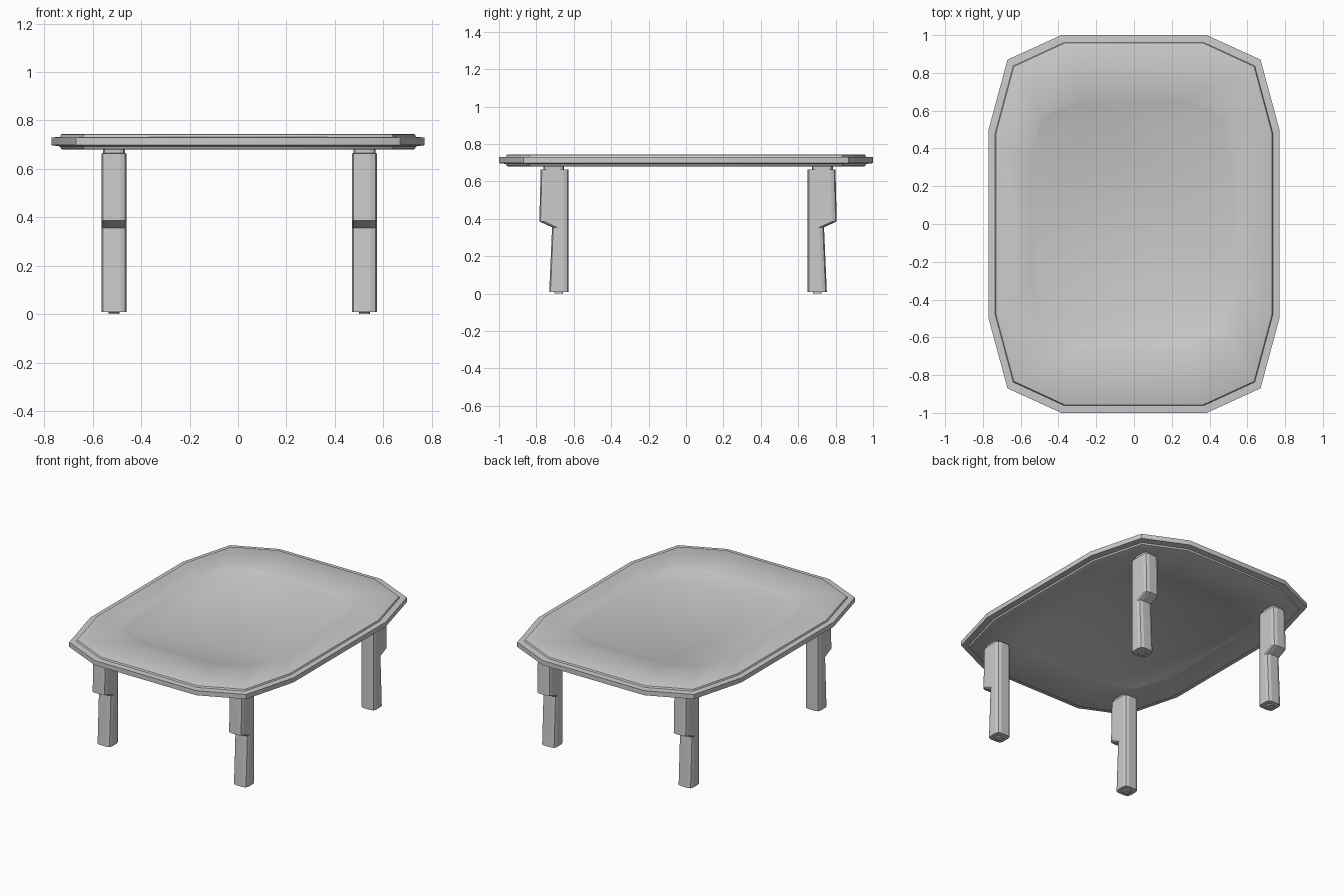
import bpy
import bmesh
import math

if "Cube" in bpy.data.objects:
    bpy.data.objects.remove(bpy.data.objects["Cube"])

# Twelve-sided rounded-square outline shared by the top and the legs
Q = [(1, .5), (.87, .87), (.5, 1)]
UNIT = (Q + [(-x, y) for x, y in reversed(Q)]
        + [(-x, -y) for x, y in Q] + [(x, -y) for x, y in reversed(Q)])


def loft(name, rings):
    """Skin a stack of rings from bottom to top and cap both ends."""
    bm = bmesh.new()
    loops = [[bm.verts.new(p) for p in ring] for ring in rings]
    n = len(UNIT)
    for a, b in zip(loops, loops[1:]):
        for i in range(n):
            j = (i + 1) % n
            bm.faces.new((a[i], a[j], b[j], b[i]))
    bm.faces.new(loops[0][::-1])
    bm.faces.new(loops[-1])
    bmesh.ops.recalc_face_normals(bm, faces=bm.faces)
    mesh = bpy.data.meshes.new(name)
    bm.to_mesh(mesh)
    bm.free()
    ob = bpy.data.objects.new(name, mesh)
    bpy.context.collection.objects.link(ob)
    return ob


def top_ring(rx, ry, z):
    return [(rx * u, ry * v, z) for u, v in UNIT]


# Table top: protruding rim, stepped edge, faint inner panel above and below
half = [(.735, .962, .732), (.731, .958, .742), (.724, .95, .745),
        (.557, .657, .745), (.553, .653, .743)]
mid = .7125
profile = [(x, y, 2 * mid - z) for x, y, z in reversed(half)]
profile += [(.77, 1, .698), (.77, 1, .73)] + half
top = loft("table_top", [top_ring(*p) for p in profile])
bpy.context.view_layer.objects.active = top
top.select_set(True)
bpy.ops.object.shade_smooth_by_angle(angle=math.radians(40))
top.select_set(False)

# Leg levels: radius, inner y, outer y, height (front leg, outer side at -y)
LEVELS = [(.023, -.657, -.703, 0), (.023, -.657, -.703, .008),
          (.052, -.628, -.731, .01), (.052, -.628, -.716, .355),
          (.052, -.628, -.784, .386), (.052, -.628, -.777, .664),
          (.045, -.652, -.763, .665), (.045, -.652, -.763, .684)]


def leg(name, cx, back):
    rings = []
    for r, y_in, y_out, z in LEVELS:
        ring = []
        for u, v in UNIT:
            y = y_in - r + r * v if v > 0 else y_out + r + r * v
            ring.append((cx + r * u, .022 - y if back else y, z))
        rings.append(ring)
    loft(name, rings)


# Four legs
for side, cx in (("left", -.512), ("right", .522)):
    leg("front_leg_" + side, cx, False)
    leg("back_leg_" + side, cx, True)
